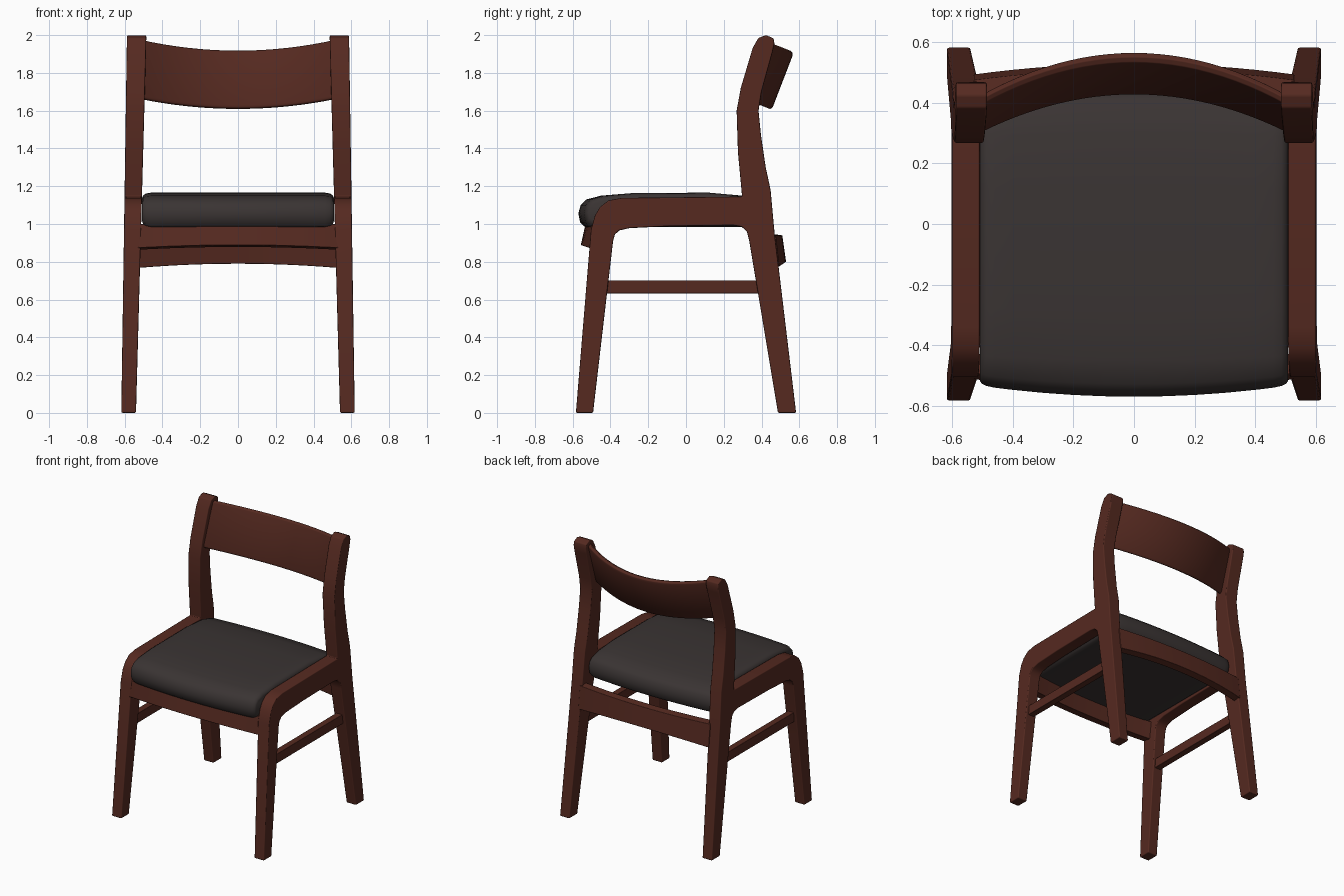
import bpy, bmesh
from math import radians

cube = bpy.data.objects.get("Cube")
if cube:
    bpy.data.objects.remove(cube, do_unlink=True)


def material(name, rgb):
    m = bpy.data.materials.new(name)
    m.use_nodes = True
    m.diffuse_color = (*rgb, 1)
    m.node_tree.nodes["Principled BSDF"].inputs["Base Color"].default_value = (*rgb, 1)
    return m


wood = material("walnut wood", (0.091, 0.0225, 0.0145))
fabric = material("charcoal upholstery", (0.042, 0.034, 0.033))


def loft(name, sections, mat, bevel=0.006, segments=2):
    """Skin matching closed cross-sections, cap the ends and soften the edges."""
    bm = bmesh.new()
    rings = [[bm.verts.new(p) for p in s] for s in sections]
    n = len(rings[0])
    for a, b in zip(rings, rings[1:]):
        for i in range(n):
            j = (i + 1) % n
            bm.faces.new((a[i], a[j], b[j], b[i]))
    bm.faces.new(rings[0])
    bm.faces.new(rings[-1])
    bmesh.ops.recalc_face_normals(bm, faces=bm.faces)
    mesh = bpy.data.meshes.new(name)
    bm.to_mesh(mesh)
    bm.free()
    mesh.materials.append(mat)
    mesh.shade_smooth()
    obj = bpy.data.objects.new(name, mesh)
    bpy.context.collection.objects.link(obj)
    mod = obj.modifiers.new("soft edges", "BEVEL")
    mod.width, mod.segments = bevel, segments
    mod.limit_method, mod.angle_limit = "ANGLE", radians(40)
    mod.harden_normals = True
    return obj


def bowed(name, half, profile, end_shift, mat, steps=16, **kw):
    """Sweep a (y, z) profile across x; points drift by end_shift along a parabola."""
    sections = []
    for k in range(steps + 1):
        t = 2 * k / steps - 1
        sections.append([(t * half, y + dy * t * t, z + dz * t * t)
                         for (y, z), (dy, dz) in zip(profile, end_shift)])
    return loft(name, sections, mat, **kw)


# Side frames: front leg, seat rail, rear leg and back post in one outline
outline = [
    (-0.583, 0), (-0.492, 0), (-0.386, 0.91), (-0.376, 0.945), (-0.353, 0.966),
    (-0.3, 0.978), (-0.1, 0.988), (0.25, 0.993), (0.295, 0.985), (0.322, 0.96),
    (0.335, 0.91), (0.487, 0), (0.583, 0), (0.469, 0.95), (0.448, 1.18),
    (0.422, 1.3), (0.397, 1.47), (0.384, 1.6), (0.4, 1.7), (0.458, 1.91),
    (0.468, 1.955), (0.464, 1.982), (0.425, 2), (0.383, 1.985), (0.353, 1.932),
    (0.29, 1.72), (0.268, 1.6), (0.275, 1.38), (0.297, 1.145), (-0.34, 1.138),
    (-0.41, 1.125), (-0.455, 1.09), (-0.482, 1.045), (-0.503, 0.97),
]
for side, s in (("left", 1), ("right", -1)):
    inner = [(s * (0.54 - 0.0275 * z), y, z) for y, z in outline]
    outer = [(s * (0.618 - 0.015 * z), y, z) for y, z in outline]
    loft(f"{side}_side_frame", [inner, outer], wood, bevel=0.007)

    # Side stretcher between the legs
    bar = [(0.538, 0.632), (0.587, 0.632), (0.587, 0.702), (0.538, 0.702)]
    loft(f"{side}_stretcher",
         [[(s * x, y, z) for x, z in bar] for y in (-0.45, 0.42)], wood, bevel=0.004)

# Curved, reclined backrest with rounded top and bottom rims
bowed("backrest", 0.505,
      [(0.428, 1.63), (0.431, 1.616), (0.445, 1.608), (0.459, 1.618),
       (0.564, 1.89), (0.565, 1.906), (0.552, 1.919), (0.533, 1.912)],
      [(-0.125, 0.05)] * 4 + [(-0.14, 0.055)] * 4, wood, steps=24, bevel=0.004)

# Front apron and rear rail, both bowed outwards, cut square to the legs' slant
bowed("front_apron", 0.53,
      [(-0.557, 0.888), (-0.492, 0.878), (-0.465, 0.99), (-0.532, 1.0)],
      [(0.045, -0.015), (0.045, -0.015), (0.04, 0), (0.04, 0)], wood, bevel=0.004)
bowed("rear_rail", 0.53,
      [(0.478, 0.789), (0.53, 0.799), (0.51, 0.94), (0.458, 0.947)],
      [(-0.036, -0.022), (-0.036, -0.025), (-0.035, 0), (-0.035, 0)],
      wood, bevel=0.004)

# Seat cushion with a rounded nose, bowed at front and back, softened at the sides
cushion = [
    (-0.537, 0.985), (-0.56, 1.008), (-0.57, 1.055), (-0.558, 1.1),
    (-0.528, 1.13), (-0.45, 1.15), (-0.28, 1.164), (0.12, 1.166),
    (0.3, 1.15), (0.405, 1.125), (0.433, 1.1), (0.443, 1.05), (0.437, 1.005), (0.42, 0.985),
]
stations = [(-0.509, 0.04), (-0.502, 0.018), (-0.487, 0.006), (-0.46, 0)]
stations += [(0.1 * k, 0) for k in range(-4, 5)]
stations += [(-x, inset) for x, inset in reversed(stations[:4])]
sections = []
for x, inset in stations:
    bow = 0.035 * (x / 0.5) ** 2
    ring = []
    for y, z in cushion:
        push = max(0, abs(y + 0.07) - 0.3) / 0.2      # pull in only the front and rear edges
        pull = (bow + inset * 0.4) * min(1, push) * (1 if y < 0 else -0.8)
        lift = inset * (z - 1.076) / 0.09
        ring.append((x, y + pull, z - lift * 0.8))
    sections.append(ring)
loft("seat_cushion", sections, fabric, bevel=0.005)
